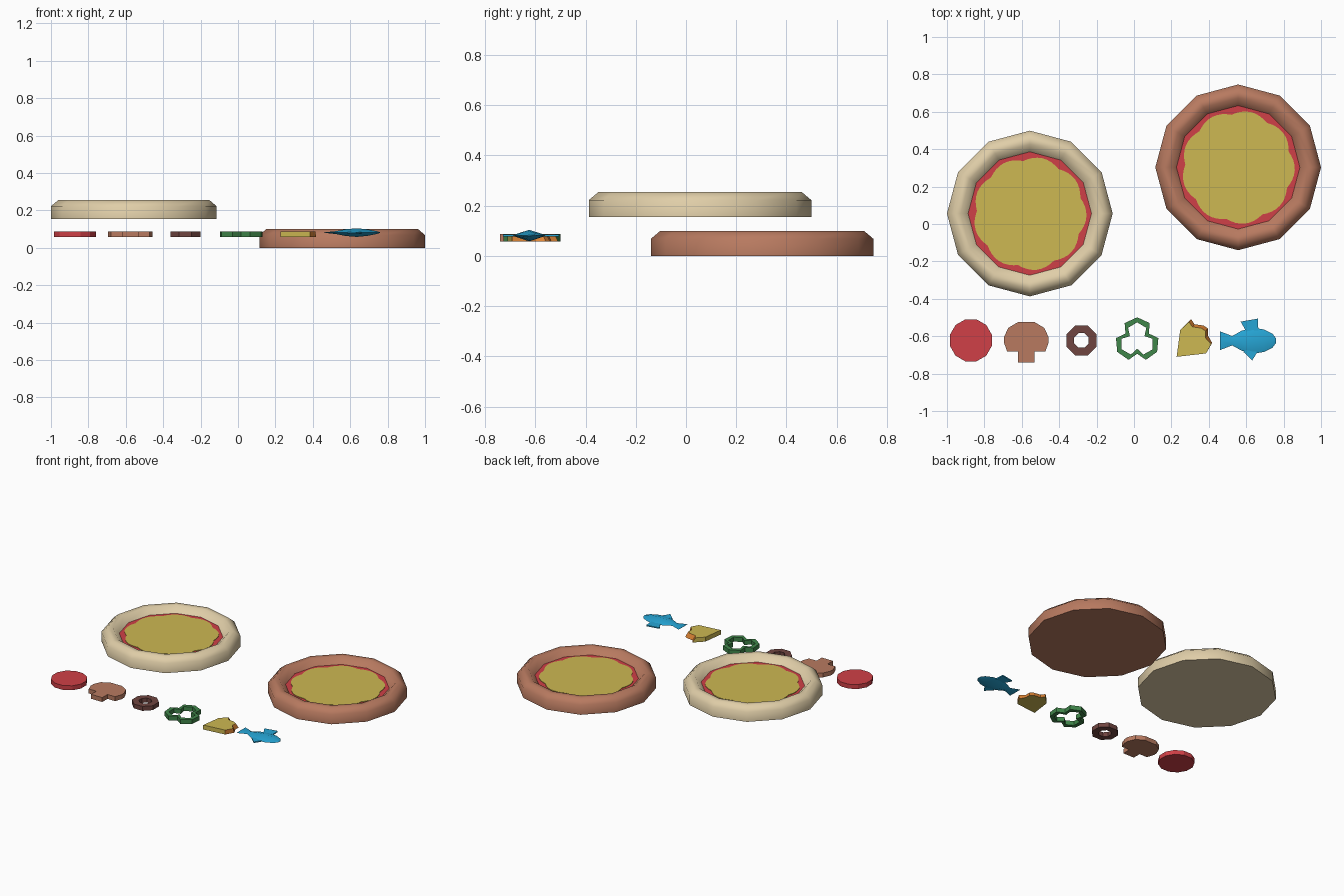
import bpy, bmesh
from math import sin, cos, pi, radians

if "Cube" in bpy.data.objects:
    bpy.data.objects.remove(bpy.data.objects["Cube"])


def material(name, r, g, b):
    m = bpy.data.materials.new(name)
    lin = lambda c: (c / 255 / 12.92) if c < 10 else ((c / 255 + 0.055) / 1.055) ** 2.4
    m.diffuse_color = (lin(r), lin(g), lin(b), 1)
    m.use_nodes = True
    m.node_tree.nodes["Principled BSDF"].inputs["Base Color"].default_value = m.diffuse_color
    return m


DOUGH = material("raw dough", 224, 206, 168)
BROWN = material("baked brown", 184, 122, 96)
RED = material("sauce red", 208, 64, 71)
YELLOW = material("cheese yellow", 205, 184, 82)
OLIVE = material("dark olive", 112, 69, 64)
GREEN = material("pepper green", 64, 134, 74)
ORANGE = material("rind orange", 224, 134, 54)
BLUE = material("fish blue", 38, 166, 214)

Z0, Z1 = 0.057, 0.088   # height range of the loose toppings


def make(name, verts, faces, mats, smooth=None, rule=None):
    me = bpy.data.meshes.new(name)
    me.from_pydata(verts, [], faces)
    for m in mats:
        me.materials.append(m)
    if rule:
        for p in me.polygons:
            p.material_index = rule(p.index)
    bm = bmesh.new()
    bm.from_mesh(me)
    bmesh.ops.recalc_face_normals(bm, faces=bm.faces)
    bm.to_mesh(me)
    bm.free()
    if smooth:
        me.shade_smooth()
        me.set_sharp_from_angle(angle=radians(smooth))
    ob = bpy.data.objects.new(name, me)
    bpy.context.collection.objects.link(ob)
    return ob


def polar(cx, cy, radii, n, turn=0):
    return [(cx + radii(i) * cos(turn + 2 * pi * i / n),
             cy + radii(i) * sin(turn + 2 * pi * i / n)) for i in range(n)]


def quads(n, a, b):
    return [(a + i, a + (i + 1) % n, b + (i + 1) % n, b + i) for i in range(n)]


def prism(name, pts, z0, z1, mat):
    n = len(pts)
    v = [(x, y, z) for z in (z0, z1) for x, y in pts]
    return make(name, v, [tuple(range(n)), tuple(range(n, 2 * n))] + quads(n, 0, n), [mat])


def ring_prism(name, outer, inner, mat):
    n = len(outer)
    loops = [(outer, Z0), (outer, Z1), (inner, Z1), (inner, Z0)]
    v = [(x, y, z) for pts, z in loops for x, y in pts]
    f = [q for k in range(4) for q in quads(n, k * n, (k + 1) % 4 * n)]
    return make(name, v, f, [mat])


def pizza(prefix, cx, cy, z, mat):
    # Crust: closed bottom, rounded rim, sloped inner wall
    profile = [(0.443, 0), (0.443, 0.068), (0.405, 0.1), (0.37, 0.1), (0.33, 0.06)]
    n = 12
    v = [(x, y, z + h) for r, h in profile for x, y in polar(cx, cy, lambda i: r, n)]
    f = [tuple(range(n))]
    for k in range(len(profile) - 1):
        f += quads(n, k * n, (k + 1) * n)
    make(prefix + "_crust", v, f, [mat], smooth=60)
    # Sauce disc and wavy-edged cheese layer
    prism(prefix + "_sauce", polar(cx, cy, lambda i: 0.332, n), z + 0.05, z + 0.06, RED)
    m = 72
    wavy = polar(cx, cy, lambda i: 0.283 + 0.02 * abs(sin(4.5 * 2 * pi * i / m)), m, 0.3)
    prism(prefix + "_cheese", wavy, z + 0.058, z + 0.064, YELLOW)


pizza("raw_pizza", -0.557, 0.056, 0.154, DOUGH)
pizza("baked_pizza", 0.557, 0.303, 0.0, BROWN)

# Sausage slice
prism("sausage_slice", polar(-0.872, -0.622, lambda i: 0.116, 12, pi / 12), Z0, Z1, RED)

# Mushroom slice, mirrored half outline
half = [(0.045, -0.525), (0.097, -0.556), (0.119, -0.605), (0.119, -0.635),
        (0.102, -0.682), (0.043, -0.682), (0.043, -0.74)]
MX = -0.576
prism("mushroom_slice", [(MX + x, y) for x, y in half] +
      [(MX - x, y) for x, y in reversed(half)], Z0, Z1, BROWN)

# Olive ring
ring_prism("olive_ring", polar(-0.281, -0.622, lambda i: 0.087, 8, pi / 8),
           polar(-0.281, -0.622, lambda i: 0.042, 8, pi / 8), OLIVE)


# Three-lobed pepper ring
def lobes(tip, side, notch):
    pts = []
    for k in range(3):
        for off, r in ((-36, side), (0, tip), (36, side), (60, notch)):
            a = radians(90 + 120 * k + off)
            pts.append((0.017 + r * cos(a), -0.622 + r * sin(a)))
    return pts


ring_prism("pepper_ring", lobes(0.123, 0.114, 0.072), lobes(0.096, 0.083, 0.045), GREEN)

# Cheese chunk: two straight cut sides, jagged sloping rind on the rest
top = [(0.228, -0.71), (0.385, -0.692), (0.413, -0.643), (0.383, -0.61), (0.383, -0.572),
       (0.36, -0.557), (0.312, -0.55), (0.293, -0.523), (0.247, -0.568)]
low = [(x + 0.012, y + 0.014) if 2 <= i <= 7 else (x, y) for i, (x, y) in enumerate(top)]
low[2] = (0.418, -0.636)
n = len(top)
make("cheese_chunk", [(x, y, Z0) for x, y in low] + [(x, y, Z1) for x, y in top],
     [tuple(range(n)), tuple(range(n, 2 * n))] + quads(n, 0, n), [YELLOW, ORANGE],
     rule=lambda i: 1 if 3 <= i <= 8 else 0)

# Fish body and tail: diamond sections along x (x, half width, half height)
FY, FZ = -0.624, 0.081
sections = [(0.46, 0.05, 0.001), (0.525, 0.025, 0.008), (0.575, 0.053, 0.018),
            (0.635, 0.07, 0.023), (0.695, 0.06, 0.017), (0.74, 0.038, 0.008),
            (0.758, 0.014, 0.002)]
v, f = [], [(0, 1, 2, 3)]
for x, w, h in sections:
    v += [(x, FY + w, FZ), (x, FY, FZ + h), (x, FY - w, FZ), (x, FY, FZ - h)]
for k in range(len(sections) - 1):
    f += quads(4, 4 * k, 4 * k + 4)
f.append(tuple(range(len(v) - 4, len(v))))
make("fish_body", v, f, [BLUE], smooth=40)

# Fish fins
prism("fish_back_fin", [(0.60, FY + 0.05), (0.665, FY + 0.055), (0.662, FY + 0.118),
                        (0.57, FY + 0.102)], FZ - 0.004, FZ + 0.004, BLUE)
prism("fish_belly_fin", [(0.60, FY - 0.05), (0.585, FY - 0.06), (0.632, FY - 0.105),
                         (0.66, FY - 0.06)], FZ - 0.004, FZ + 0.004, BLUE)
